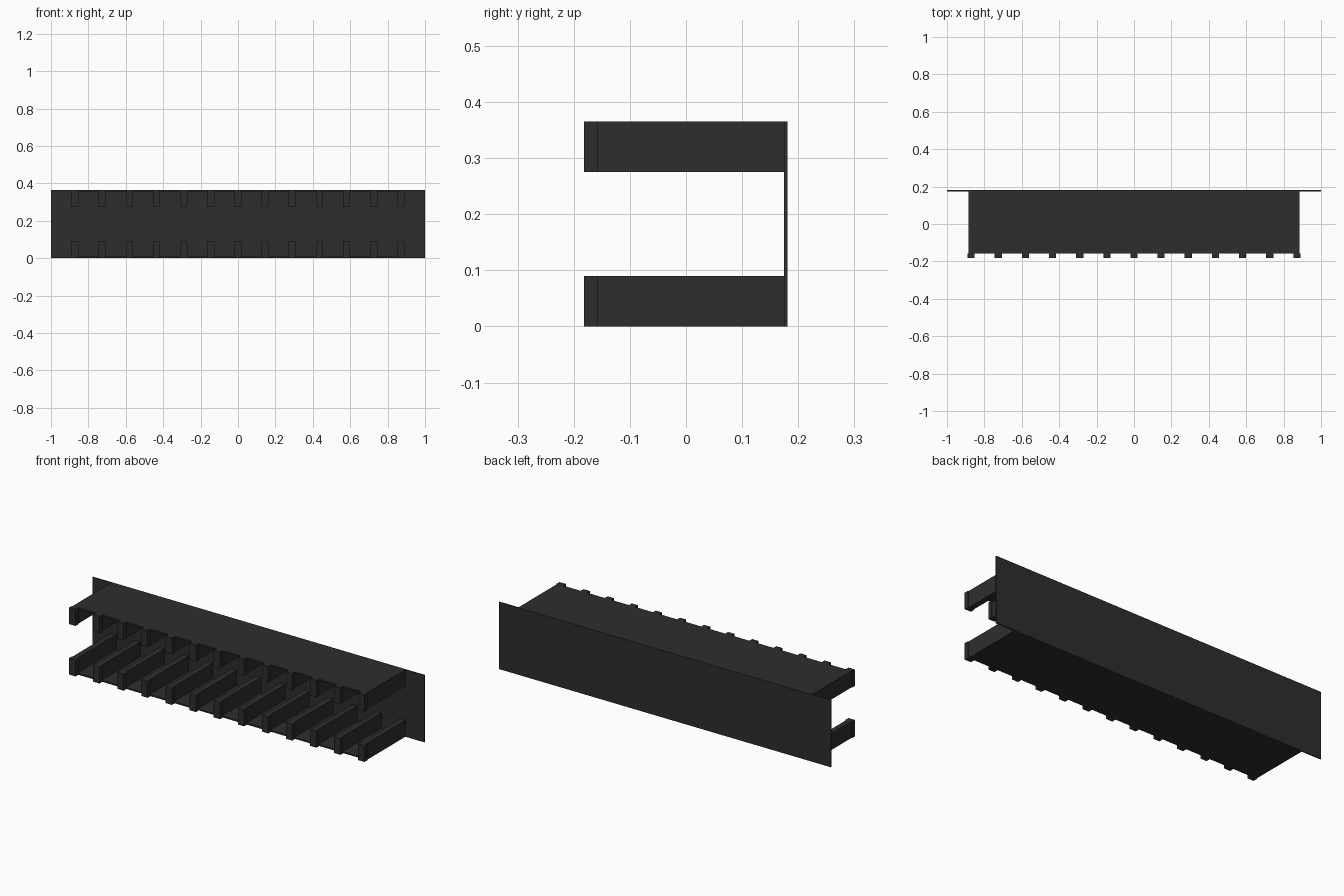
import bpy

# Remove the default cube
if "Cube" in bpy.data.objects:
    bpy.data.objects.remove(bpy.data.objects["Cube"], do_unlink=True)

black = bpy.data.materials.new("matte black")
black.use_nodes = True
colour = (0.027, 0.027, 0.027, 1)
black.diffuse_color = colour
black.node_tree.nodes["Principled BSDF"].inputs["Base Color"].default_value = colour

HEIGHT = 0.365
BACK, FRONT, TAB_BACK = 0.181, -0.182, -0.158
FIN_HEIGHT, SHEET = 0.09, 0.008
FINS, HALF_SPAN = 13, 0.871


def box(name, x, y, z):
    """Box from (low, high) ranges along each axis."""
    bpy.ops.mesh.primitive_cube_add(size=1, location=[sum(r) / 2 for r in (x, y, z)])
    ob = bpy.context.object
    ob.name = name
    ob.scale = [r[1] - r[0] for r in (x, y, z)]
    bpy.ops.object.transform_apply(location=False, rotation=False, scale=True)
    ob.data.materials.append(black)
    return ob


# Mounting panel at the back
box("back_panel", (-1, 1), (BACK - 0.006, BACK), (0, HEIGHT))


def rack(side, place):
    """Sheet with a row of fins; place maps heights above the sheet's outer face."""
    box(side + "_sheet", (-0.886, 0.886), (TAB_BACK, BACK - 0.003), place(0, SHEET))
    for i in range(FINS):
        x = HALF_SPAN * (2 * i / (FINS - 1) - 1)
        # Thin divider with a wider tab at its front end
        box(f"{side}_divider_{i + 1}", (x - 0.015, x + 0.015),
            (TAB_BACK, BACK - 0.003), place(0, FIN_HEIGHT))
        box(f"{side}_tab_{i + 1}", (x - 0.019, x + 0.019),
            (FRONT, TAB_BACK), place(0, FIN_HEIGHT))


rack("lower", lambda a, b: (a, b))
rack("upper", lambda a, b: (HEIGHT - b, HEIGHT - a))
